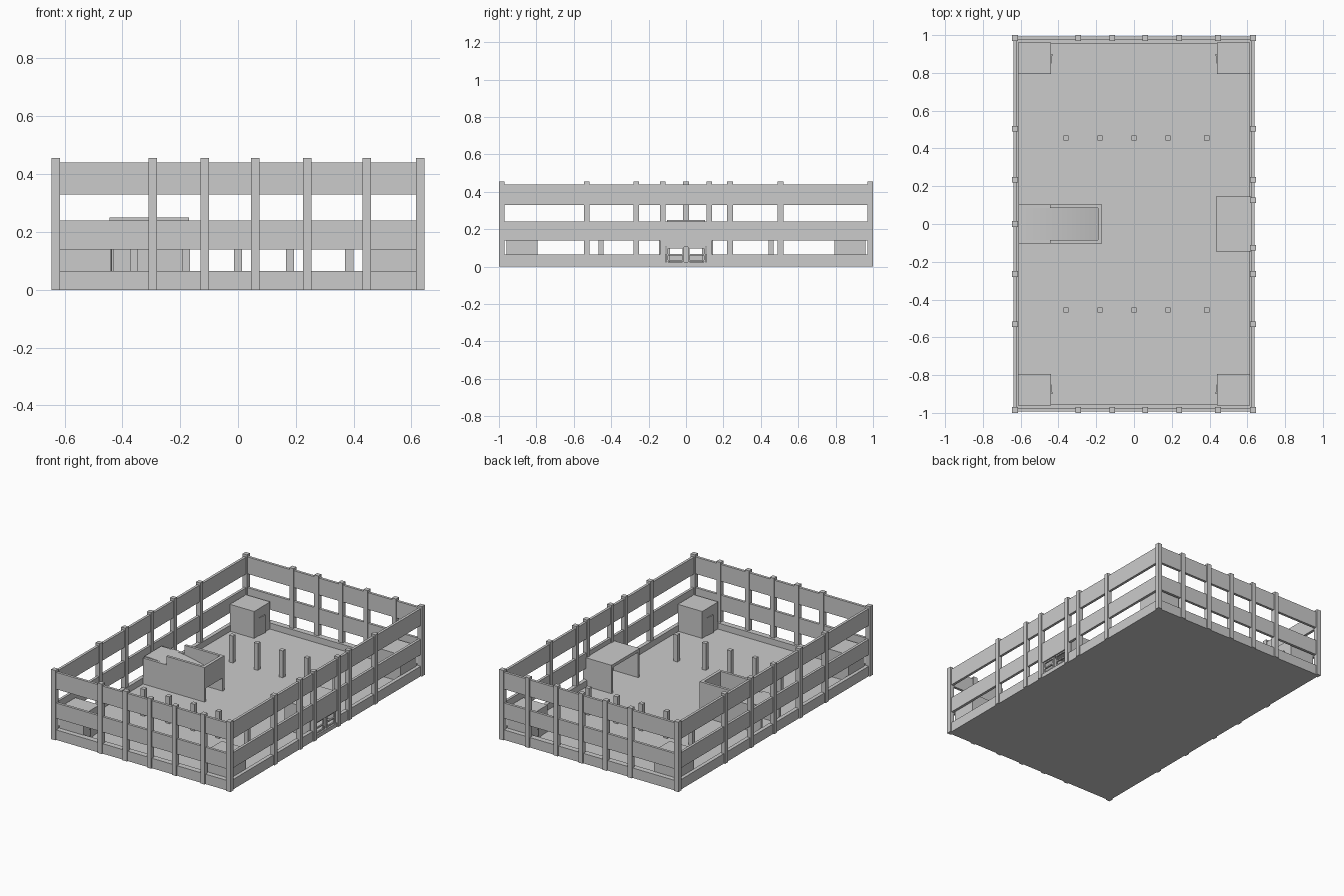
import bpy, bmesh, math
from mathutils import Matrix, Vector

cube = bpy.data.objects.get("Cube")
if cube:
    bpy.data.objects.remove(cube, do_unlink=True)

GREY = (0.6, 0.6, 0.6, 1)
concrete = bpy.data.materials.new("concrete_grey")
concrete.use_nodes = True
concrete.diffuse_color = GREY
concrete.node_tree.nodes["Principled BSDF"].inputs["Base Color"].default_value = GREY


def finish(name, bm):
    bmesh.ops.recalc_face_normals(bm, faces=bm.faces)
    mesh = bpy.data.meshes.new(name)
    bm.to_mesh(mesh)
    bm.free()
    mesh.materials.append(concrete)
    obj = bpy.data.objects.new(name, mesh)
    bpy.context.collection.objects.link(obj)
    return obj


def boxes(name, spans):
    """One object from boxes given as (x range, y range, z range)."""
    bm = bmesh.new()
    for span in spans:
        size = Vector([hi - lo for lo, hi in span])
        mid = Vector([(hi + lo) / 2 for lo, hi in span])
        bmesh.ops.create_cube(bm, size=1, matrix=Matrix.Translation(mid) @ Matrix.Diagonal(size.to_4d()))
    return finish(name, bm)


def side(sign, lo, hi):
    return tuple(sorted((sign * lo, sign * hi)))


def around(c, w):
    return (c - w / 2, c + w / 2)


FLOOR = 0.025
X_IN, X_OUT, Y_IN, Y_OUT = 0.62, 0.637, 0.975, 0.992
DOOR = 0.11      # half width of the entrance

# Floor slab
boxes("floor_slab", [((-X_OUT, X_OUT), (-Y_OUT, Y_OUT), (0, FLOOR))])

# Base wall with a gap for the entrance
base_z = (0, 0.065)
base = [((-X_IN, X_IN), side(s, 0.955, Y_OUT), base_z) for s in (-1, 1)]
base.append(((-X_OUT, -0.612), (-Y_OUT, Y_OUT), base_z))
base += [((0.612, X_OUT), side(s, DOOR, Y_OUT), base_z) for s in (-1, 1)]
boxes("base_wall", base)

# Middle and upper wall bands
for name, z in (("middle_band", (0.14, 0.24)), ("upper_band", (0.33, 0.44))):
    ring = []
    for s in (-1, 1):
        ring.append(((-X_IN, X_IN), side(s, Y_IN, Y_OUT), z))
        ring.append((side(s, X_IN, X_OUT), (-Y_OUT, Y_OUT), z))
    boxes(name, ring)

# Outer columns
col_z = (0, 0.455)
W = 0.03
columns = []
for s in (-1, 1):
    for x in (-0.63, -0.295, -0.115, 0.06, 0.24, 0.445, 0.63):
        columns.append((around(x, W), side(s, 0.97, 1.0), col_z))
    shared = [-0.53, -0.265, 0.235, 0.505]
    for y in shared + ([-0.125, 0.125] if s > 0 else [0]):
        columns.append((side(s, 0.615, 0.645), around(y, W), col_z))
boxes("outer_columns", columns)

# Inner pillars in two rows
boxes("inner_pillars", [(around(x, 0.028), around(y, 0.028), (FLOOR, 0.2))
                        for x in (-0.36, -0.18, 0, 0.18, 0.385) for y in (-0.455, 0.455)])

# Corner stair rooms with a doorway and a door left ajar
for sx, x_name in ((-1, "right"), (1, "left")):
    for sy, y_name in ((-1, "front"), (1, "back")):
        name = f"{y_name}_{x_name}_stair_room"
        shell = [(side(sx, 0.44, 0.615), side(sy, 0.795, 0.805), (FLOOR, 0.2)),
                 (side(sx, 0.44, 0.45), side(sy, 0.9, 0.96), (FLOOR, 0.2)),
                 (side(sx, 0.44, 0.45), side(sy, 0.8, 0.83), (FLOOR, 0.2)),
                 (side(sx, 0.44, 0.45), side(sy, 0.83, 0.9), (0.14, 0.2)),
                 (side(sx, 0.605, 0.615), side(sy, 0.8, 0.96), (FLOOR, 0.2)),
                 (side(sx, 0.44, 0.615), side(sy, 0.95, 0.96), (FLOOR, 0.2)),
                 (side(sx, 0.44, 0.615), side(sy, 0.795, 0.96), (0.19, 0.2))]
        boxes(name, shell)
        door = boxes(f"{name}_door", [((-0.003, 0.003), side(sy, 0, 0.07), (FLOOR, 0.14))])
        door.location = (sx * 0.444, sy * 0.83, 0)
        door.rotation_euler.z = sx * sy * math.radians(8)

# Entrance vestibule
boxes("entrance_vestibule",
      [((0.435, 0.62), side(s, 0.13, 0.145), (FLOOR, 0.2)) for s in (-1, 1)]
      + [((0.435, 0.62), (-0.145, 0.145), (0.19, 0.21))])
boxes("entrance_lintel", [((0.615, X_OUT), (-DOOR, DOOR), (0.105, 0.14))])
frames = []
for s in (-1, 1):
    for y in (0.015, 0.1):
        frames.append(((0.62, 0.63), around(s * y, 0.01), (FLOOR, 0.105)))
    for z in (0.032, 0.062, 0.1):
        frames.append(((0.62, 0.63), side(s, 0.015, 0.1), around(z, 0.008)))
boxes("entrance_door_frames", frames)

# Ramp housing: side walls, raised parapet and end lintel
housing = []
for s in (-1, 1):
    housing.append(((-0.612, -0.445), side(s, 0.085, 0.102), (FLOOR, 0.19)))
    housing.append(((-0.445, -0.17), side(s, 0.085, 0.102), (FLOOR, 0.25)))
housing.append(((-0.19, -0.17), (-0.102, 0.102), (0.11, 0.25)))
boxes("ramp_housing", housing)

# Curved ramp deck
STEPS = 12
bm = bmesh.new()
top, low = [], []
for i in range(STEPS + 1):
    t = i / STEPS
    x, z = -0.612 + 0.427 * t, 0.2 - 0.08 * t * t
    top.append((x, z))
    low.append((x, z - 0.012))
verts = [bm.verts.new((x, -0.086, z)) for x, z in top + low[::-1]]
face = bm.faces.new(verts)
extruded = bmesh.ops.extrude_face_region(bm, geom=[face])
moved = [v for v in extruded["geom"] if isinstance(v, bmesh.types.BMVert)]
bmesh.ops.translate(bm, verts=moved, vec=(0, 0.172, 0))
deck = finish("ramp_deck", bm)
boxes("ramp_landing_edges", [((-0.612, -0.445), side(s, 0.085, 0.102), (0.185, 0.194)) for s in (-1, 1)])
bpy.ops.object.select_all(action="DESELECT")
deck.select_set(True)
bpy.context.view_layer.objects.active = deck
bpy.ops.object.shade_smooth_by_angle(angle=math.radians(30))
